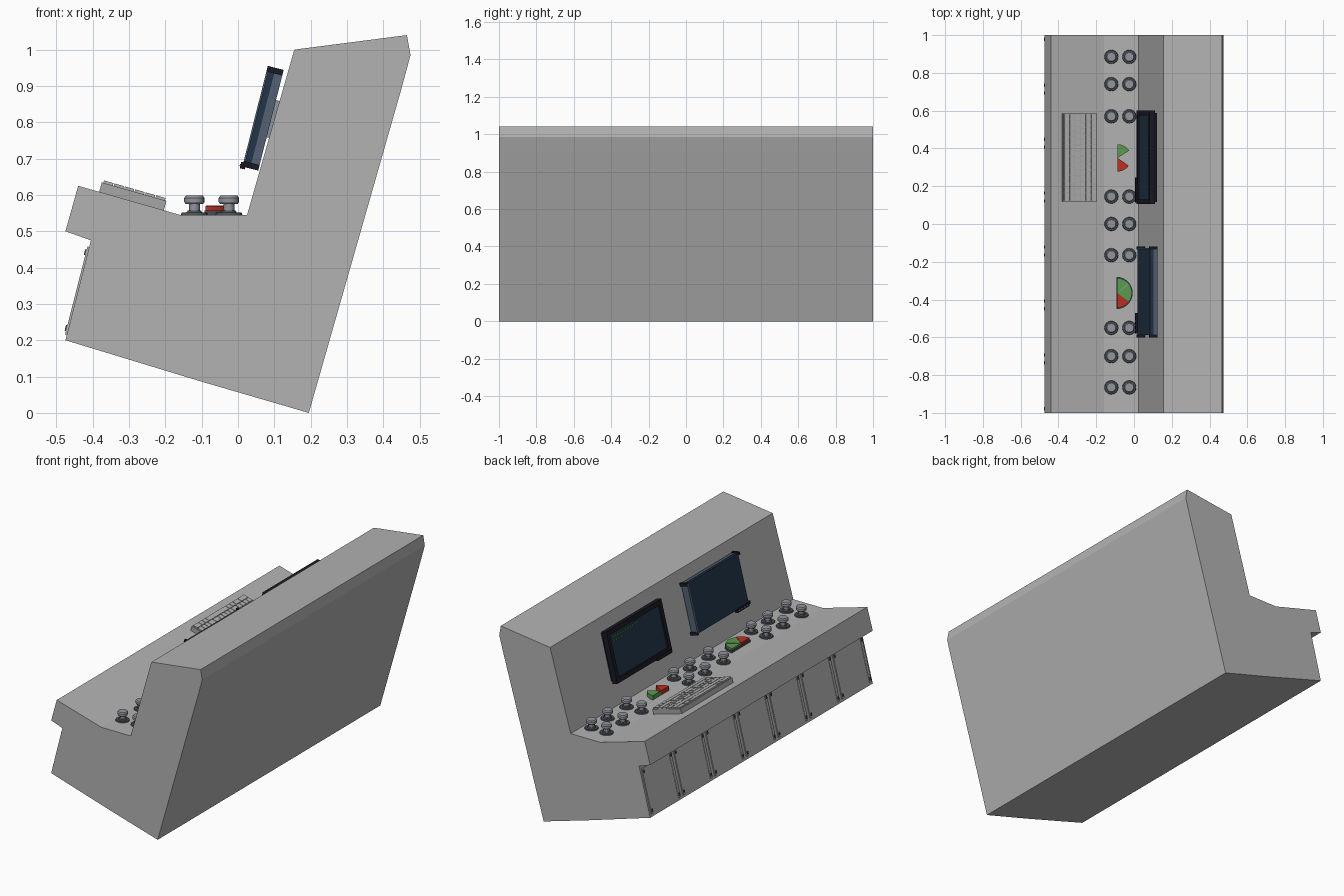
import bpy, bmesh, math, random
from mathutils import Matrix, Vector

cube = bpy.data.objects.get("Cube")
if cube:
    bpy.data.objects.remove(cube, do_unlink=True)
random.seed(4)


def material(name, r, g, b):
    m = bpy.data.materials.new(name)
    m.use_nodes = True
    m.diffuse_color = (r, g, b, 1)
    m.node_tree.nodes["Principled BSDF"].inputs["Base Color"].default_value = (r, g, b, 1)
    return m


GREY = material("console grey", .45, .45, .45)
PANEL = material("panel grey", .38, .38, .38)
KNOB = material("knob slate", .29, .30, .34)
DARK = material("dark base", .07, .08, .09)
BLACK = material("bezel black", .01, .01, .018)
NAVY = material("screen navy", .015, .035, .065)
BLUE = material("shell blue grey", .09, .12, .17)
GREEN = material("gauge green", .10, .32, .08)
RED = material("gauge red", .50, .03, .02)
TEXT = material("readout green", .03, .14, .03)


def face_frame(p, q):
    """Local axes on a sloped face: x runs from p to q, y along the desk, z outward."""
    u = Vector((q[0] - p[0], 0, q[1] - p[1])).normalized()
    y = Vector((0, 1, 0))
    m = Matrix((u, y, u.cross(y))).transposed().to_4x4()
    m.translation = (p[0], 0, p[1])
    return m


def box(bm, frame, u, y, h, mat=0):
    spans = (u, y, h)
    mid = [(a + b) / 2 for a, b in spans]
    size = [b - a for a, b in spans]
    new = bmesh.ops.create_cube(bm, size=1, matrix=frame @ Matrix.Translation(mid) @ Matrix.Diagonal((*size, 1)))
    for f in {f for v in new["verts"] for f in v.link_faces}:
        f.material_index = mat


def prism(bm, points, move, mat=0):
    face = bm.faces.new([bm.verts.new(p) for p in points])
    face.material_index = mat
    new = bmesh.ops.extrude_face_region(bm, geom=[face])["geom"]
    bmesh.ops.translate(bm, vec=move, verts=[v for v in new if isinstance(v, bmesh.types.BMVert)])
    for f in {f for v in face.verts for f in v.link_faces}:
        f.material_index = mat
    for f in new:
        if isinstance(f, bmesh.types.BMFace):
            f.material_index = mat


def finish(bm, name, *mats):
    bmesh.ops.recalc_face_normals(bm, faces=bm.faces[:])
    mesh = bpy.data.meshes.new(name)
    bm.to_mesh(mesh)
    bm.free()
    for m in mats:
        mesh.materials.append(m)
    ob = bpy.data.objects.new(name, mesh)
    bpy.context.scene.collection.objects.link(ob)
    return ob


# Console body: side profile extruded along its length
profile = [(.195, 0), (-.1, .086), (-.475, .2), (-.405, .475), (-.475, .5), (-.44, .625),
           (-.16, .545), (.025, .545), (.155, 1), (.465, 1.04), (.475, .985), (.452, .9)]
bm = bmesh.new()
prism(bm, [(x, -1, z) for x, z in profile], (0, 2, 0))
finish(bm, "console_body", GREY)

front = face_frame(profile[2], profile[3])
slope = face_frame(profile[5], profile[6])
deck = face_frame(profile[6], profile[7])

# Row of seven front doors, each with side rails and corner bolts
count = 7
width = 2 / count
for i in range(count):
    a = -1 + i * width
    b = a + width
    bm = bmesh.new()
    box(bm, front, (.015, .265), (a + .012, b - .012), (0, .003))
    for lo in (a + .012, b - .03):
        box(bm, front, (.015, .265), (lo, lo + .018), (0, .005))
        for u in (.025, .24):
            box(bm, front, (u, u + .016), (lo + .004, lo + .014), (0, .009), 1)
    finish(bm, f"front_door_{i + 1}", GREY, DARK)

# Keyboard on the sloped shelf, long space bar nearest the operator
bm = bmesh.new()
k0, k1, y0, y1 = .06, .245, .12, .585
box(bm, slope, (k0, k1), (y0, y1), (-.005, .027))
rows = 6
pitch = (k1 - k0 - .006) / rows
for r in range(rows):
    u = k0 + .003 + r * pitch
    weights = [1.5, 1, 1, 6, 1, 1, 1.5, 2] if r == 0 else [random.choice((1, 1, 1, 1.5)) for _ in range(14)]
    unit = (y1 - y0 - .006) / sum(weights)
    y = y0 + .003
    for w in weights:
        box(bm, slope, (u + .0015, u + pitch - .0015), (y + .0015, y + w * unit - .0015), (.026, .034), 1)
        y += w * unit
finish(bm, "keyboard", PANEL, GREY)

# Control knobs in pairs: base disc, stem and chamfered cap
stack = [(.037, .035, 0, .006, 1), (.022, .018, .006, .012, 1), (.015, .015, .012, .032, 0),
         (.024, .028, .030, .036, 0), (.028, .028, .036, .047, 0), (.028, .023, .047, .053, 0)]
for n, y in enumerate((.885, .74, .57, .145, 0, -.165, -.55, -.70, -.865)):
    for side, x in (("front", -.12), ("back", -.025)):
        bm = bmesh.new()
        for r1, r2, lo, hi, mat in stack:
            new = bmesh.ops.create_cone(bm, cap_ends=True, segments=16, radius1=r1, radius2=r2, depth=hi - lo,
                                        matrix=Matrix.Translation((x, y, .545 + (lo + hi) / 2)))
            for f in {f for v in new["verts"] for f in v.link_faces}:
                f.material_index = mat
        knob = finish(bm, f"knob_{side}_{n + 1}", KNOB, DARK)
        bpy.ops.object.select_all(action="DESELECT")
        knob.select_set(True)
        bpy.context.view_layer.objects.active = knob
        bpy.ops.object.shade_smooth_by_angle(angle=math.radians(30))


# Half-round gauges made of wedge sectors
def wedge(bm, x, y, r, start, end, top, mat):
    steps = max(3, round((end - start) / 10))
    angles = [math.radians(start + (end - start) * i / steps) for i in range(steps + 1)]
    arc = [(x + r * math.cos(t), y + r * math.sin(t), .543) for t in angles]
    prism(bm, [(x, y, .543)] + arc, (0, 0, top - .543), mat)


bm = bmesh.new()
wedge(bm, -.087, .35, .072, 32, 90, .57, 0)
wedge(bm, -.087, .35, .072, -90, -35, .57, 1)
finish(bm, "open_gauge", GREEN, RED)

bm = bmesh.new()
wedge(bm, -.092, -.365, .085, -90, 90, .557, 2)
wedge(bm, -.090, -.365, .079, -36, 90, .568, 0)
wedge(bm, -.090, -.365, .079, -90, -36, .57, 1)
wedge(bm, -.088, -.364, .072, 36, 39, .571, 3)
finish(bm, "full_gauge", GREEN, RED, DARK, GREY)

# Monitors leaning parallel to the back wall
screen = face_frame((.012, .678), (.082, .955))
tall = .286


def mount(name, y):
    bm = bmesh.new()
    box(bm, screen, (.095, .20), (y - .07, y + .07), (-.06, -.04))
    box(bm, screen, (.12, .175), (y - .04, y + .04), (-.08, -.05))
    finish(bm, name, KNOB)


# Framed monitor with a recessed screen
a, b, rim = .105, .60, .026
bm = bmesh.new()
box(bm, screen, (0, tall), (a, b), (-.03, -.012))
box(bm, screen, (.012, tall - .012), (a + .012, b - .012), (-.045, -.03))
for u in ((0, rim), (tall - rim, tall)):
    box(bm, screen, u, (a, b), (-.012, 0))
for y in ((a, a + rim), (b - rim, b)):
    box(bm, screen, (rim, tall - rim), y, (-.012, 0))
box(bm, screen, (-.006, .012), (a + .01, a + .14), (-.008, .006))
finish(bm, "left_monitor_frame", BLACK)
bm = bmesh.new()
box(bm, screen, (rim, tall - rim), (a + rim, b - rim), (-.013, -.008))
finish(bm, "left_monitor_screen", NAVY)
mount("left_monitor_mount", (a + b) / 2)

# Readout: short dashes along the top of the screen
bm = bmesh.new()
for row, total in ((.235, 11), (.215, 4)):
    for i in range(total):
        y = b - rim - .02 - i * .022
        box(bm, screen, (row, row + .012), (y - .013, y), (-.008, -.006))
finish(bm, "screen_readout", TEXT)

# Frameless monitor with an exposed shell and black corner clips
a, b = -.60, -.12
bm = bmesh.new()
box(bm, screen, (.006, tall - .006), (a + .012, b - .012), (-.022, -.004), 0)
box(bm, screen, (.006, tall - .004), (a + .012, b - .012), (-.045, -.022), 1)
box(bm, screen, (.006, tall - .006), (b - .016, b - .006), (-.04, 0), 1)
for u in (0, tall - .016):
    for y in (a, b - .014):
        box(bm, screen, (u, u + .016), (y, y + .014), (-.045, 0), 2)
box(bm, screen, (-.006, .012), (a + .02, a + .13), (-.008, .006), 2)
for i in range(4):
    y = a + .035 + i * .024
    box(bm, screen, (0, .006), (y, y + .008), (.005, .008), 3)
finish(bm, "right_monitor", NAVY, BLUE, BLACK, KNOB)
mount("right_monitor_mount", (a + b) / 2)
